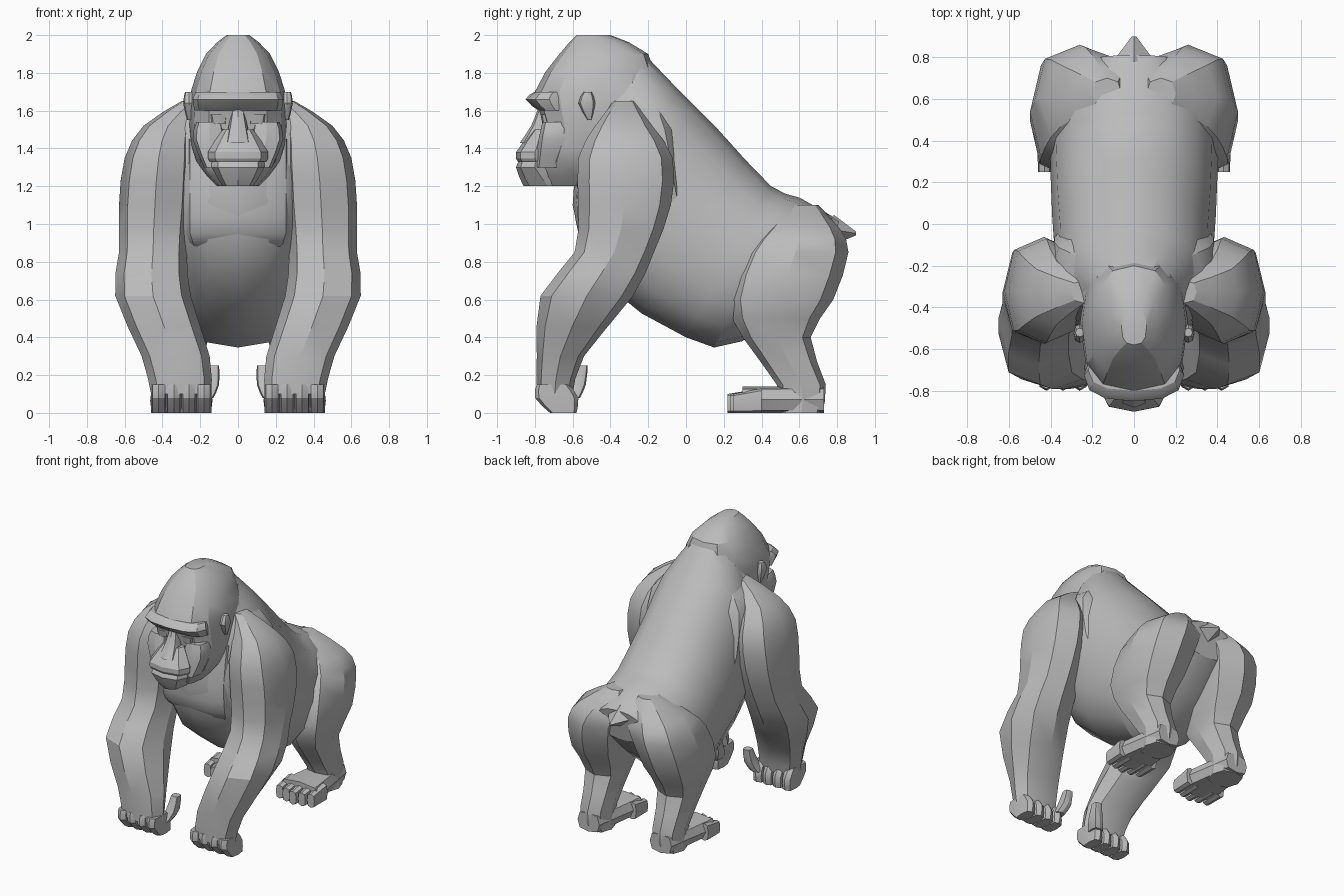
import bpy
import bmesh
from math import cos, sin, pi, radians
from mathutils import Vector

if "Cube" in bpy.data.objects:
    bpy.data.objects.remove(bpy.data.objects["Cube"])

grey = bpy.data.materials.new("plain_grey")
grey.use_nodes = True
grey.diffuse_color = (0.5, 0.5, 0.5, 1)
shader = grey.node_tree.nodes["Principled BSDF"]
shader.inputs["Base Color"].default_value = grey.diffuse_color


def rounded(value, power):
    """Push a circle coordinate outward so the section becomes squarer."""
    return abs(value) ** power * (1 if value >= 0 else -1)


def midway(before, start, end, after):
    """Point halfway along the smooth curve between start and end."""
    return (start + end) / 2 + (start + end - before - after) / 16


def refine(sections):
    """Insert one smoothly interpolated section between each pair."""
    result = []
    last = len(sections) - 1
    for i in range(last):
        start, end = sections[i], sections[i + 1]
        before, after = sections[max(i - 1, 0)], sections[min(i + 2, last)]
        result += [start, midway(before, start, end, after)]
    return result + [sections[last]]


def section_ring(bm, section, sides, power):
    """Make the vertices of one closed cross-section."""
    height, front, back, half, centre, lift = section
    ring = []
    for i in range(sides):
        angle = 2 * pi * i / sides
        along = rounded(cos(angle), power)
        across = rounded(sin(angle), power)
        y = (front + back) / 2 + along * (front - back) / 2
        ring.append(bm.verts.new((centre + half * across, y, height - lift * along)))
    return ring


def loft(name, rows, sides=8, power=0.8, mirror=False):
    """Skin sections given as height, front y, back y, half width,
    then optionally centre x and the lift that raises the back edge."""
    sections = refine([Vector((row + (0, 0))[:6]) for row in rows])
    bm = bmesh.new()
    rings = [section_ring(bm, section, sides, power) for section in sections]
    for lower, upper in zip(rings, rings[1:]):
        for i in range(sides):
            j = (i + 1) % sides
            bm.faces.new((lower[i], lower[j], upper[j], upper[i]))
    bm.faces.new(rings[0])
    bm.faces.new(rings[-1])
    bmesh.ops.recalc_face_normals(bm, faces=bm.faces)
    mesh = bpy.data.meshes.new(name)
    bm.to_mesh(mesh)
    bm.free()
    mesh.materials.append(grey)
    part = bpy.data.objects.new(name, mesh)
    bpy.context.collection.objects.link(part)
    bpy.ops.object.select_all(action="DESELECT")
    part.select_set(True)
    bpy.context.view_layer.objects.active = part
    bpy.ops.object.shade_smooth_by_angle(angle=radians(28))
    if mirror:
        part.modifiers.new("Mirror", "MIRROR")


def pair(name, rows, power=0.8):
    """Loft the left part and mirror it to the right."""
    loft(name, rows, power=power, mirror=True)


# Torso from the neck hump down to the rump, with tilted sections
loft("torso", [
    (1.7, -.55, -.22, .2, 0, .2),
    (1.4, -.6, -.03, .36, 0, .3),
    (1.1, -.45, .17, .38, 0, .4),
    (.8, 0, .45, .4, 0, .4),
    (.76, .3, .6, .38, 0, .38),
    (.9, .76, .81, .2, 0, .12),
], sides=16, power=0.9)
# Shoulder girdle sloping from the neck to the arms
loft("shoulders", [
    (1.8, -.45, -.18, .19),
    (1.65, -.46, -.1, .26),
    (1.5, -.5, -.02, .4),
    (1.2, -.52, .05, .42),
    (.9, -.45, .1, .36),
], sides=12, power=0.7)
loft("chest", [
    (1.45, -.54, -.3, .28),
    (1.15, -.59, -.3, .28),
    (.95, -.57, -.3, .28),
    (.88, -.5, -.3, .25),
], sides=12, power=0.7)
loft("tail", [
    (.97, .78, .78, .1, 0, .08),
    (.95, .9, .9, .01, 0, .01),
], sides=4, power=1)

# Arms with shoulder, elbow and knuckle-walking hands
pair("arm", [
    (1.65, -.38, -.27, .06, .24),
    (1.52, -.48, -.18, .13, .37),
    (1.35, -.57, -.07, .18, .42),
    (1.1, -.57, -.08, .19, .44),
    (.85, -.59, -.17, .18, .45),
    (.62, -.77, -.28, .2, .45),
    (.3, -.79, -.54, .18, .33),
    (.1, -.79, -.6, .16, .3),
])
for number in range(4):
    x = .18 + .08 * number
    pair("finger", [
        (.15, -.79, -.62, .04, x),
        (.08, -.8, -.57, .04, x),
        (0, -.72, -.58, .04, x),
    ], power=0.6)
pair("thumb", [
    (.25, -.58, -.52, .03, .13),
    (.15, -.62, -.53, .04, .14),
    (.08, -.66, -.56, .04, .17),
], power=0.6)

# Legs with buttock, knee and ankle
pair("leg", [
    (1.1, .55, .7, .07, .13),
    (.98, .42, .81, .2, .2),
    (.85, .3, .86, .22, .26),
    (.6, .22, .78, .2, .3),
    (.4, .3, .66, .14, .3),
    (.15, .48, .74, .11, .3),
    (0, .5, .72, .11, .3),
])
pair("foot", [
    (.07, .73, .73, .09, .3, .07),
    (.07, .3, .3, .16, .3, .07),
], power=0.6)
for number in range(5):
    x = .17 + .065 * number
    tip = .22 + .015 * abs(number - 2)
    pair("toe", [
        (.065, .4, .4, .035, x, .065),
        (.05, tip, tip, .03, x, .05),
    ], power=0.6)

# Head with a tall crown
loft("head", [
    (2, -.58, -.4, .06),
    (1.9, -.67, -.2, .17),
    (1.7, -.8, -.16, .25),
    (1.5, -.75, -.2, .255),
    (1.33, -.77, -.35, .22),
    (1.2, -.74, -.4, .11),
], sides=12, power=0.75)

# Face: brow, eyes, cheeks, nose, lips and ears
loft("brow", [
    (1.7, -.8, -.6, .22),
    (1.66, -.85, -.6, .24),
    (1.6, -.78, -.6, .23),
], sides=12)
pair("eye", [
    (1.58, -.77, -.7, .05, .1),
    (1.53, -.76, -.7, .04, .1),
])
pair("cheek", [
    (1.54, -.76, -.6, .07, .15),
    (1.45, -.78, -.6, .09, .15),
    (1.3, -.8, -.6, .07, .11),
], power=0.7)
loft("nose", [
    (1.62, -.78, -.7, .03),
    (1.52, -.82, -.7, .05),
    (1.43, -.88, -.7, .07),
], power=0.7)
loft("upper_lip", [
    (1.5, -.81, -.7, .08),
    (1.38, -.9, -.7, .16),
    (1.33, -.89, -.7, .15),
])
loft("lower_lip", [
    (1.35, -.87, -.7, .13),
    (1.3, -.9, -.7, .14),
    (1.2, -.86, -.6, .08),
])
pair("ear", [
    (1.7, -.54, -.5, .02, .26),
    (1.64, -.57, -.48, .03, .26),
    (1.55, -.52, -.5, .02, .25),
])
